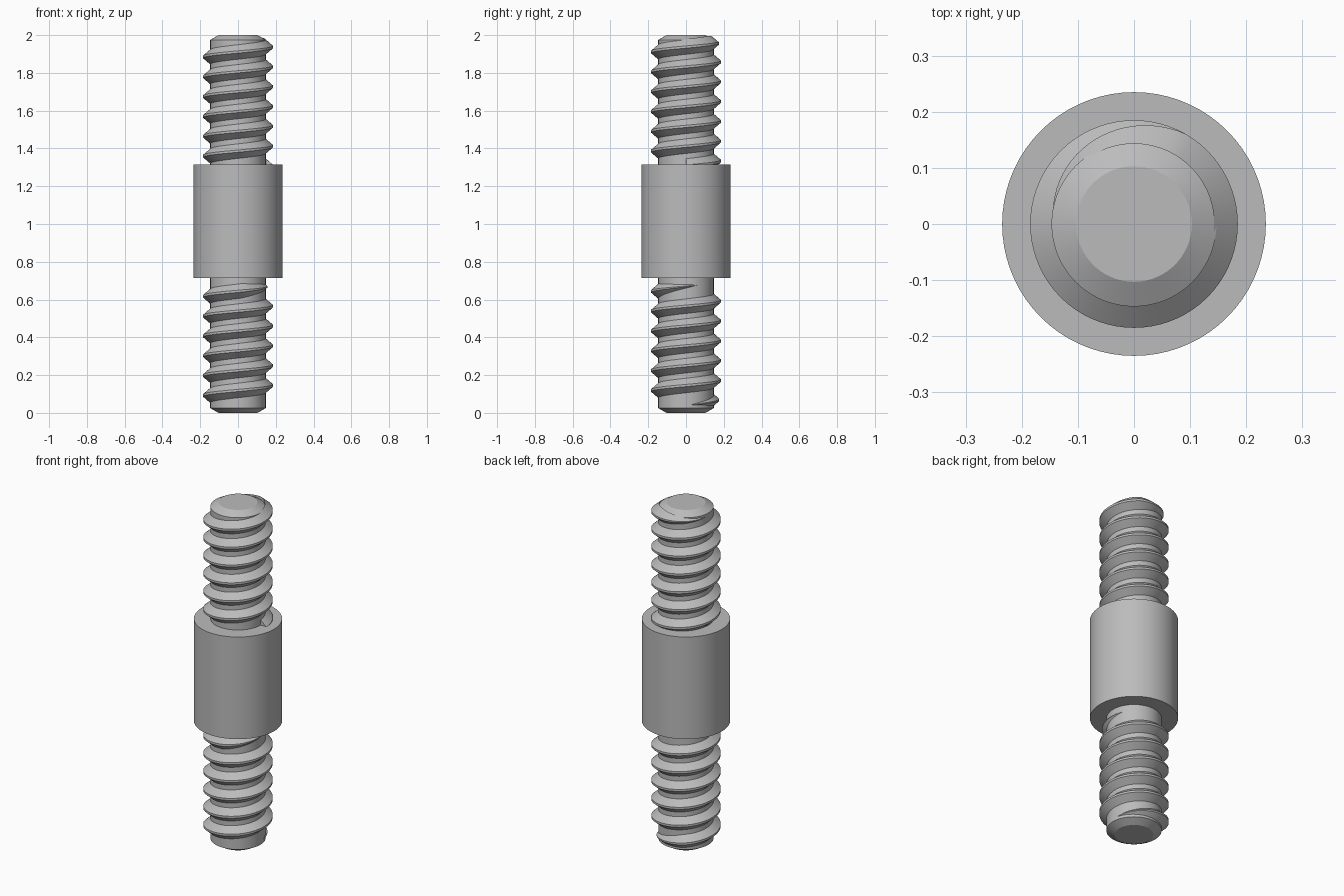
import bpy, bmesh
from math import sin, cos, tau, radians

CORE_R, CREST_R, COLLAR_R = 0.147, 0.185, 0.235
PITCH = 0.105
SEGMENTS = 72

cube = bpy.data.objects.get("Cube")
if cube:
    bpy.data.objects.remove(cube, do_unlink=True)

steel = bpy.data.materials.new("grey_steel")
steel.use_nodes = True
colour = (0.5, 0.5, 0.5, 1)
steel.diffuse_color = colour
bsdf = next(n for n in steel.node_tree.nodes if n.type == 'BSDF_PRINCIPLED')
bsdf.inputs["Base Color"].default_value = colour


def finish(name, bm):
    """Turn a bmesh into a smooth-shaded steel object."""
    bmesh.ops.recalc_face_normals(bm, faces=bm.faces)
    mesh = bpy.data.meshes.new(name)
    bm.to_mesh(mesh)
    bm.free()
    mesh.materials.append(steel)
    obj = bpy.data.objects.new(name, mesh)
    bpy.context.collection.objects.link(obj)
    bpy.ops.object.select_all(action='DESELECT')
    obj.select_set(True)
    bpy.context.view_layer.objects.active = obj
    bpy.ops.object.shade_smooth_by_angle(angle=radians(25))
    return obj


def turned(name, profile):
    """Revolve (radius, height) points about z and cap both ends."""
    bm = bmesh.new()
    rings = [[bm.verts.new((r * cos(tau * i / SEGMENTS), r * sin(tau * i / SEGMENTS), z))
              for i in range(SEGMENTS)] for r, z in profile]
    for low, high in zip(rings, rings[1:]):
        for i in range(SEGMENTS):
            j = (i + 1) % SEGMENTS
            bm.faces.new((low[i], low[j], high[j], high[i]))
    bm.faces.new(rings[0])
    bm.faces.new(rings[-1])
    return finish(name, bm)


def thread(name, z_start, turns, fade_in, fade_out, end_drop=0.0):
    """Sweep a trapezoid ridge up a right-handed helix; fades are in turns."""
    bm = bmesh.new()
    steps = round(turns * SEGMENTS)
    root_r, half_root, half_crest = CORE_R - 0.004, 0.042, 0.006
    previous = None
    for s in range(steps + 1):
        t = s / SEGMENTS
        size = 1.0
        if fade_in:
            size = min(size, t / fade_in)
        if fade_out:
            size = min(size, (turns - t) / fade_out)
        size = max(size, 0.02)
        z = z_start + PITCH * t
        if t > turns / 2:
            z -= end_drop * (1 - size)
        crest = root_r + (CREST_R - root_r) * size
        section = ((root_r, -half_root * size), (crest, -half_crest * size),
                   (crest, half_crest * size), (root_r, half_root * size))
        ring = [bm.verts.new((r * cos(tau * t), r * sin(tau * t), z + dz)) for r, dz in section]
        if previous:
            for k in range(4):
                n = (k + 1) % 4
                bm.faces.new((previous[k], previous[n], ring[n], ring[k]))
        else:
            bm.faces.new(ring)
        previous = ring
    bm.faces.new(previous)
    return finish(name, bm)


# Chamfered rod running the full height
turned("core_rod", [(0.103, 0), (CORE_R, 0.025), (CORE_R, 1.975), (0.103, 2)])

# Plain centre collar
turned("centre_collar", [(COLLAR_R, 0.715), (COLLAR_R, 1.315)])

# Helical ridges on both ends
thread("lower_thread", 0.04, 6.1, 0.33, 0.33)
thread("upper_thread", 1.307, 6.5, 0, 0.33, end_drop=0.03)
